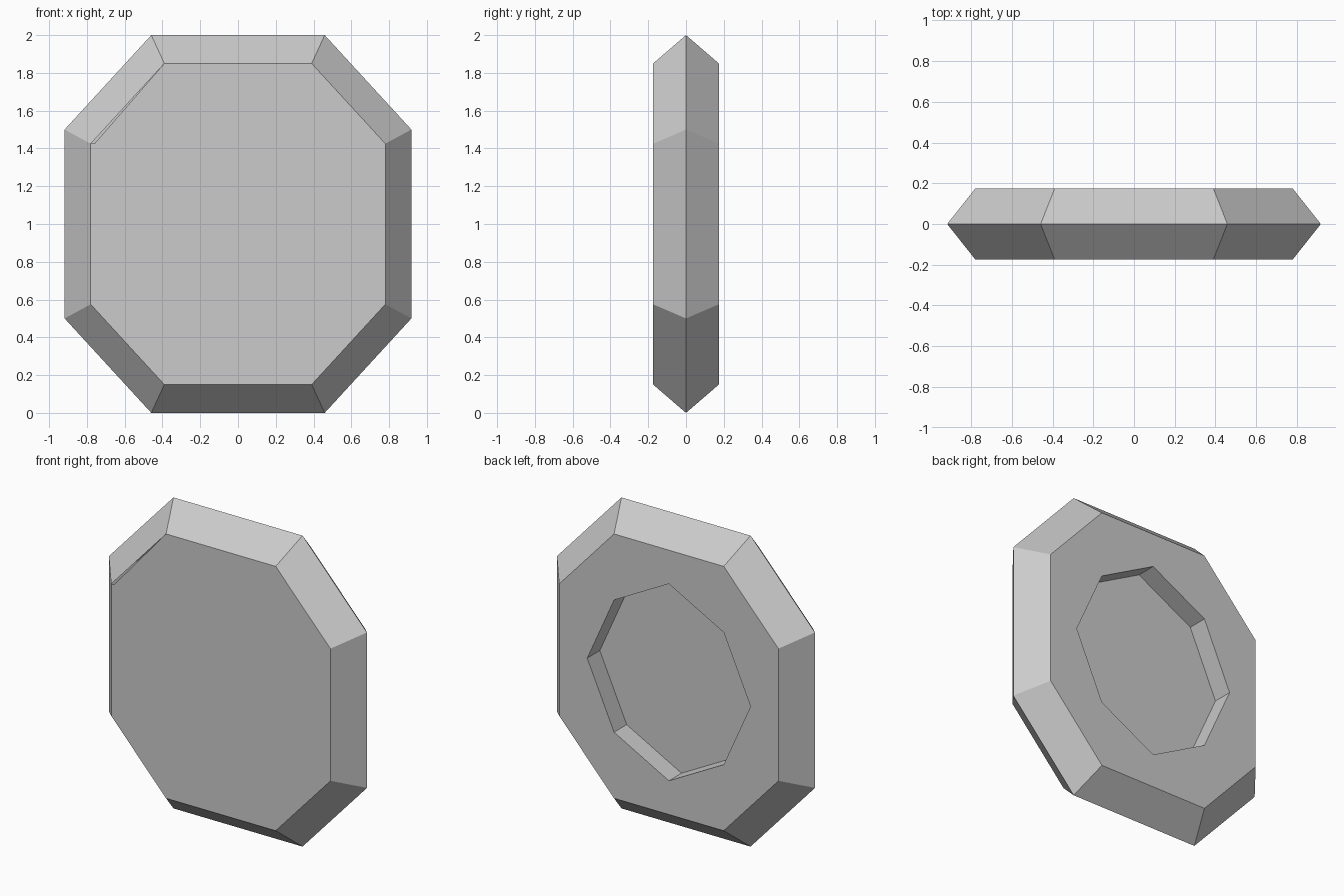
import bpy, bmesh

if "Cube" in bpy.data.objects:
    bpy.data.objects.remove(bpy.data.objects["Cube"])

# Octagon patterns, scaled by a half-step in x and z around the centre z = 1
OUTER = [(2, 1), (1, 2), (-1, 2), (-2, 1), (-2, -1), (-1, -2), (1, -2), (2, -1)]
TIP = 1.49
INNER = [(1, 1), (0, TIP), (-1, 1), (-TIP, 0), (-1, -1), (0, -TIP), (1, -1), (TIP, 0)]

HALF = 0.174       # half thickness
FLOOR = 0.046      # y of the recess floor

bm = bmesh.new()


def ring(pattern, sx, sz, y):
    return [bm.verts.new((px * sx, y, 1 + pz * sz)) for px, pz in pattern]


def bridge(a, b):
    for i in range(8):
        j = (i + 1) % 8
        bm.faces.new((a[i], a[j], b[j], b[i]))


# Bevelled rim: front face ring, widest ring, back face ring
front = ring(OUTER, 0.39, 0.425, -HALF)
middle = ring(OUTER, 0.459, 0.5, 0)
back = ring(OUTER, 0.39, 0.425, HALF)
bridge(front, middle)
bridge(middle, back)

# Front plate, with the narrow slit at its upper left edge
slit = bm.verts.new((-0.76, -HALF, 1.425))
bm.faces.new(front[:3] + [slit] + front[3:])

# Back plate around the turned octagonal recess
lip = ring(INNER, 0.39, 0.425, HALF)
floor = ring(INNER, 0.39, 0.425, FLOOR)
for i in range(8):
    j = (i + 1) % 8
    bm.faces.new((back[i], back[j], lip[i]))
    bm.faces.new((back[j], lip[j], lip[i]))

# Recess walls and floor
bridge(lip, floor)
bm.faces.new(floor)

bmesh.ops.recalc_face_normals(bm, faces=bm.faces[:])
mesh = bpy.data.meshes.new("octagonal_plate")
bm.to_mesh(mesh)
bm.free()
bpy.context.collection.objects.link(bpy.data.objects.new("octagonal_plate", mesh))
